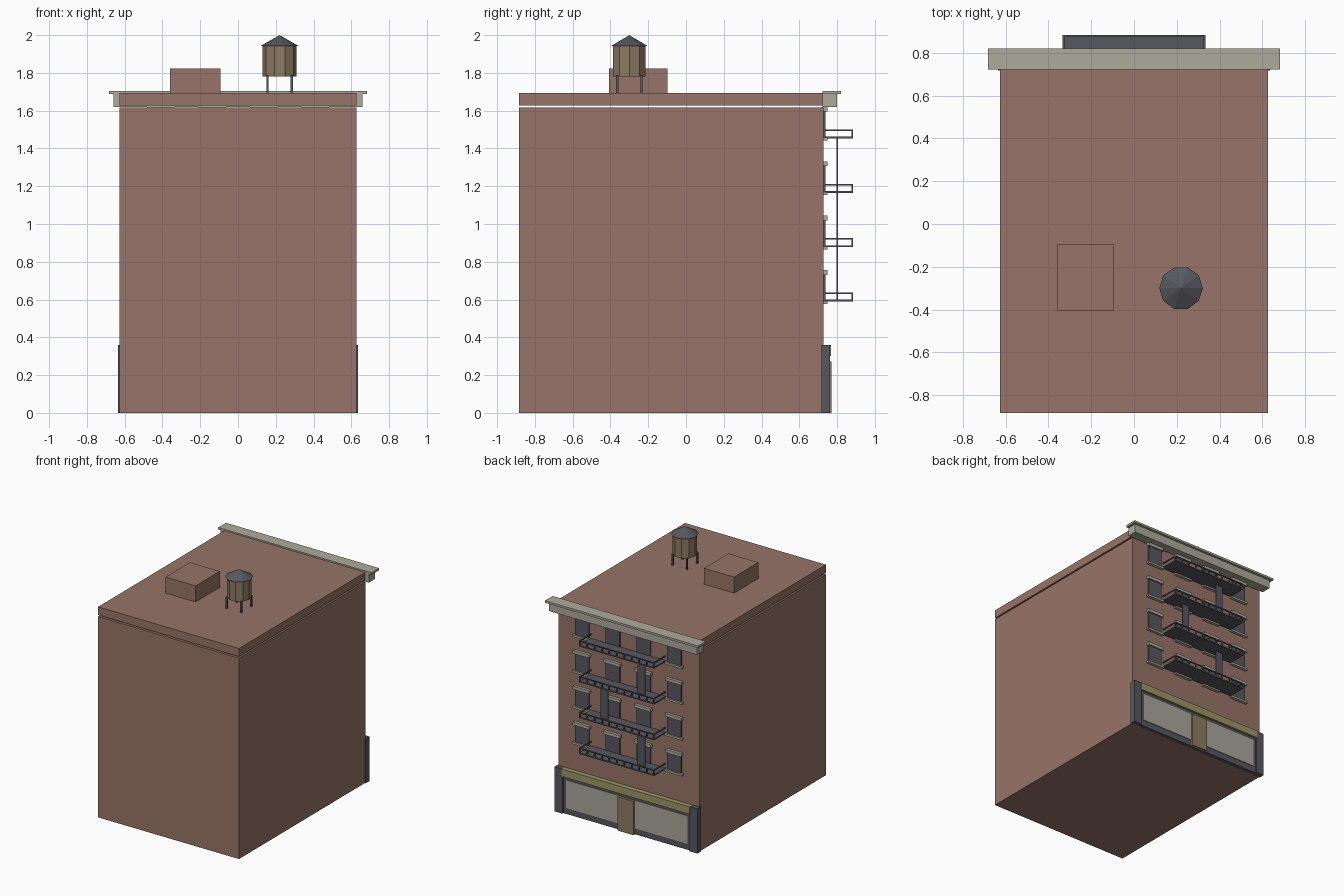
import bpy, bmesh, math
from mathutils import Matrix, Vector

cube = bpy.data.objects.get("Cube")
if cube:
    bpy.data.objects.remove(cube, do_unlink=True)


def material(name, r, g, b):
    m = bpy.data.materials.new(name)
    m.use_nodes = True
    m.diffuse_color = (r, g, b, 1)
    m.node_tree.nodes["Principled BSDF"].inputs["Base Color"].default_value = (r, g, b, 1)
    return m


brick = material("brick", 0.31, 0.175, 0.138)
stone = material("pale stone", 0.42, 0.40, 0.33)
iron = material("dark iron", 0.095, 0.095, 0.115)
wood = material("weathered wood", 0.27, 0.20, 0.125)
glass = material("shop glass", 0.40, 0.385, 0.335)
olive = material("olive sign", 0.33, 0.30, 0.13)


def finish(name, bm, mat):
    bmesh.ops.recalc_face_normals(bm, faces=bm.faces)
    mesh = bpy.data.meshes.new(name)
    bm.to_mesh(mesh)
    bm.free()
    mesh.materials.append(mat)
    ob = bpy.data.objects.new(name, mesh)
    bpy.context.collection.objects.link(ob)
    return ob


def boxes(name, mat, spans):
    """One object made of boxes, each given as x, y and z ranges."""
    bm = bmesh.new()
    for span in spans:
        mid = Vector([(a + b) / 2 for a, b in span])
        size = Vector([b - a for a, b in span])
        bmesh.ops.create_cube(bm, size=1, matrix=Matrix.Translation(mid) @ Matrix.Diagonal(size.to_4d()))
    return finish(name, bm, mat)


def around(c, half):
    return (c - half, c + half)


def prism(name, mat, centre, sides, r_low, r_high, z0, z1):
    """Upright prism or cone with a corner on the x axis."""
    bm = bmesh.new()
    ring = [(math.cos(math.tau * i / sides), math.sin(math.tau * i / sides)) for i in range(sides)]
    low = [bm.verts.new((centre[0] + r_low * c, centre[1] + r_low * s, z0)) for c, s in ring]
    bm.faces.new(low)
    if r_high:
        high = [bm.verts.new((centre[0] + r_high * c, centre[1] + r_high * s, z1)) for c, s in ring]
        bm.faces.new(high)
        for i in range(sides):
            j = (i + 1) % sides
            bm.faces.new((low[i], low[j], high[j], high[i]))
    else:
        tip = bm.verts.new((*centre, z1))
        for i in range(sides):
            bm.faces.new((low[i], low[(i + 1) % sides], tip))
    return finish(name, bm, mat)


# Main block, roof slab and roof access
WALL = 0.727
HALF = 0.627
boxes("main_block", brick, [((-HALF, HALF), (-0.883, WALL), (0, 1.616))])
boxes("roof_slab", brick, [((-HALF, HALF), (-0.883, WALL), (1.628, 1.694))])
boxes("roof_access", brick, [((-0.36, -0.093), (-0.407, -0.097), (1.628, 1.823))])

# Cornice along the street side
boxes("cornice", stone, [
    ((-0.66, 0.66), (0.722, 0.80), (1.62, 1.688)),
    ((-0.682, 0.682), (0.722, 0.82), (1.688, 1.705)),
])

# Water tank
TANK = (0.22, -0.30)
boxes("tank_legs", iron, [
    (around(TANK[0] + sx * 0.064, 0.006), around(TANK[1] + sy * 0.064, 0.006), (1.69, 1.785))
    for sx in (-1, 1) for sy in (-1, 1)])
prism("tank_barrel", wood, TANK, 10, 0.09, 0.09, 1.78, 1.945)
prism("tank_roof", iron, TANK, 10, 0.102, 0, 1.942, 2.0)

# Shop front
boxes("shop_posts", iron, [(around(s * 0.60, 0.035), (WALL - 0.01, 0.762), (0, 0.36)) for s in (-1, 1)])
boxes("shop_frame", iron, [((-0.57, 0.57), (WALL - 0.01, 0.75), (0, 0.31))])
boxes("shop_glass", glass, [(tuple(sorted((s * 0.07, s * 0.54))), (0.745, 0.755), (0.05, 0.275)) for s in (-1, 1)])
boxes("shop_door", wood, [((-0.07, 0.07), (0.74, 0.77), (0, 0.272))])
boxes("shop_sign", olive, [((-0.57, 0.57), (WALL - 0.01, 0.767), (0.30, 0.36))])

# Windows with sills and lintels
STOREYS = [0.589 + 0.288 * i for i in range(4)]
COLUMNS = (-0.41, -0.137, 0.137, 0.41)
openings = [(x, z) for z in STOREYS for x in COLUMNS]
boxes("window_panes", iron, [
    (around(x, 0.062), (WALL - 0.01, 0.738), (z, z + 0.15)) for x, z in openings])
boxes("window_sills", stone, [
    (around(x, 0.078), (WALL - 0.01, 0.75), (z - 0.012, z + 0.004)) for x, z in openings])
boxes("window_lintels", stone, [
    (around(x, 0.073), (WALL - 0.01, 0.75), (z + 0.142, z + 0.167)) for x, z in openings])

# Fire escape: a railed landing on each storey
REACH = 0.334
FRONT = 0.883
for level, z in enumerate(STOREYS, 1):
    deck = [((-REACH, REACH), (0.735, FRONT), (z, z + 0.01))]
    rails = [((-REACH, REACH), (FRONT - 0.008, FRONT), (z + 0.04, z + 0.048))]
    rails += [(around(s * (REACH - 0.004), 0.004), (0.735, FRONT), (z + 0.04, z + 0.048)) for s in (-1, 1)]
    posts = [(around((REACH - 0.004) * i / 5, 0.004), (FRONT - 0.008, FRONT), (z, z + 0.044))
             for i in range(-5, 6)]
    boxes(f"landing_{level}", iron, deck + rails + posts)

# Ladders alternate sides between landings
for i, (low, high) in enumerate(zip(STOREYS, STOREYS[1:])):
    side = -1 if i % 2 == 0 else 1
    boxes(f"ladder_{i + 1}", iron, [(around(side * 0.165, 0.032), around(0.80, 0.004), (low + 0.008, high + 0.004))])
